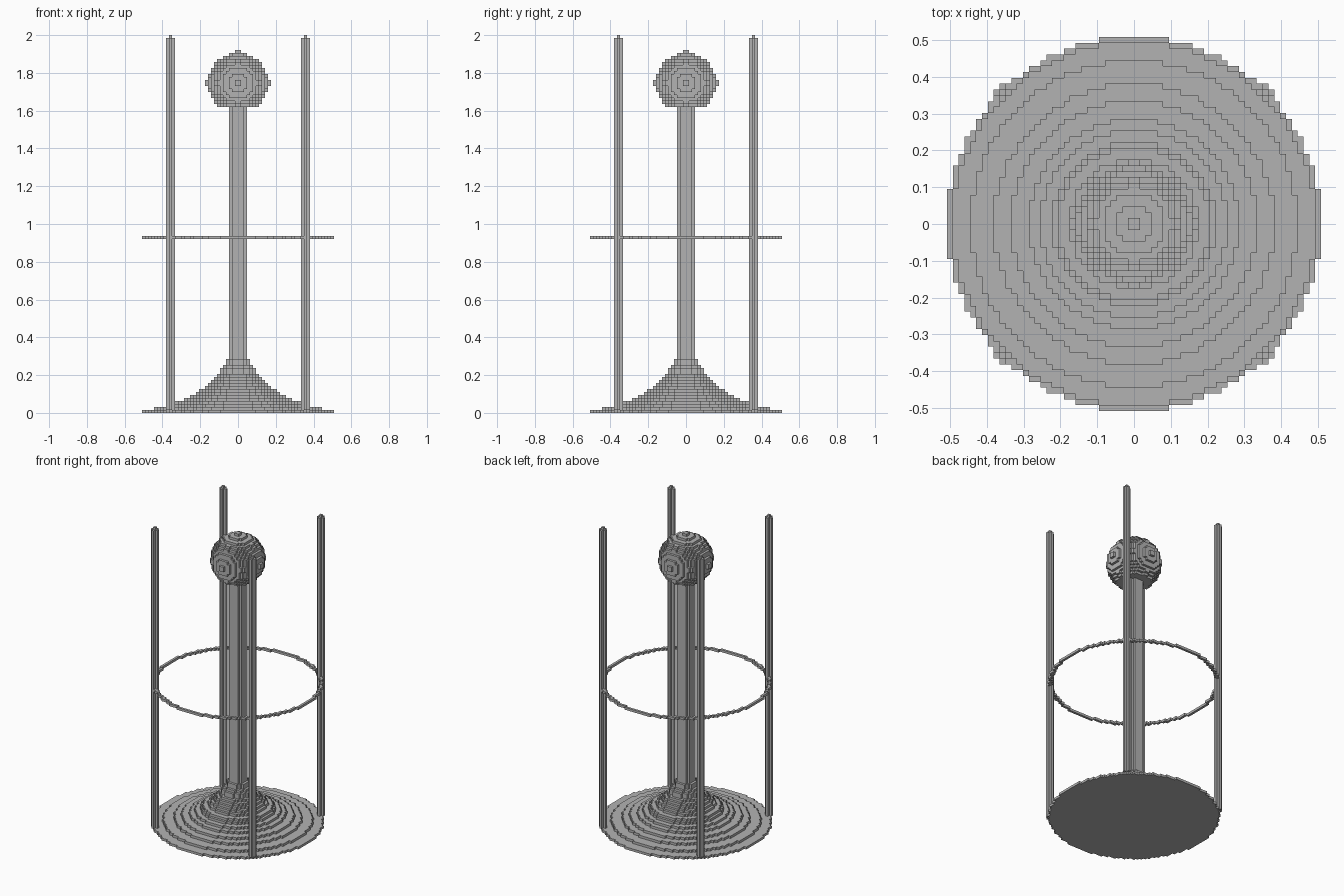
import bpy, bmesh
from mathutils import Vector

cube = bpy.data.objects.get("Cube")
if cube:
    bpy.data.objects.remove(cube, do_unlink=True)

CELL = 2 / 126  # edge of one block; all sizes below are counted in blocks

grey = bpy.data.materials.new("plain grey")
grey.use_nodes = True
colour = (0.45, 0.45, 0.45, 1)
grey.diffuse_color = colour
bsdf = next(n for n in grey.node_tree.nodes if n.type == 'BSDF_PRINCIPLED')
bsdf.inputs["Base Color"].default_value = colour


def disc(radius, layer, inner=0):
    """Blocks of one flat round layer, with an optional hole."""
    found = set()
    for x in range(-radius, radius):
        for y in range(-radius, radius):
            d = (x + 0.5) ** 2 + (y + 0.5) ** 2
            if inner ** 2 < d <= radius ** 2:
                found.add((x, y, layer))
    return found


def build(name, cells):
    """Skin a set of blocks, keeping only the exposed faces."""
    bm = bmesh.new()
    corners = {}

    def vert(p):
        key = tuple(round(c) for c in p)
        if key not in corners:
            corners[key] = bm.verts.new(Vector(key) * CELL)
        return corners[key]

    for cell in cells:
        c = Vector(cell)
        for axis in range(3):
            u, v, n = Vector(), Vector(), Vector()
            n[axis], u[(axis + 1) % 3], v[(axis + 2) % 3] = 1, 1, 1
            for side in (0, 1):
                step = n if side else -n
                if tuple(round(k) for k in c + step) in cells:
                    continue
                o = c + n * side
                loop = [o, o + u, o + u + v, o + v]
                if not side:
                    loop.reverse()
                bm.faces.new([vert(p) for p in loop])
    mesh = bpy.data.meshes.new(name)
    bm.to_mesh(mesh)
    bm.free()
    mesh.materials.append(grey)
    obj = bpy.data.objects.new(name, mesh)
    bpy.context.collection.objects.link(obj)


# Stepped, flared base: one radius per layer
radii = [32, 28, 24, 21, 18, 16, 14, 13, 11, 10, 9, 8, 7, 6, 6, 5, 4, 4]
base = set()
for layer, radius in enumerate(radii):
    base |= disc(radius, layer)
build("flared_base", base)

# Central column
column = set()
for layer in range(len(radii), 102):
    column |= disc(3, layer)
build("column", column)

# Ball with a flat underside and small tips on its axes
MID, R = 110, 10
ball = set()
for x in range(-R - 1, R + 1):
    for y in range(-R - 1, R + 1):
        for z in range(-8, R + 1):
            d = sorted(abs(k + 0.5) for k in (x, y, z))
            tip = d[1] < 1 and d[2] > R
            if tip or sum(k * k for k in d) <= R * R:
                ball.add((x, y, z + MID))
build("ball", ball)

# Thin hoop around the middle
build("hoop", disc(32, 58, inner=31))

# Four upright rods with a cross section and a narrower tip
for side, px in (("left", 22), ("right", -23)):
    for end, py in (("front", -23), ("back", 22)):
        rod = {(px, py, z) for z in range(126)}
        for dx, dy in ((1, 0), (-1, 0), (0, 1), (0, -1)):
            rod |= {(px + dx, py + dy, z) for z in range(1, 125)}
        build(f"{end}_{side}_rod", rod)
